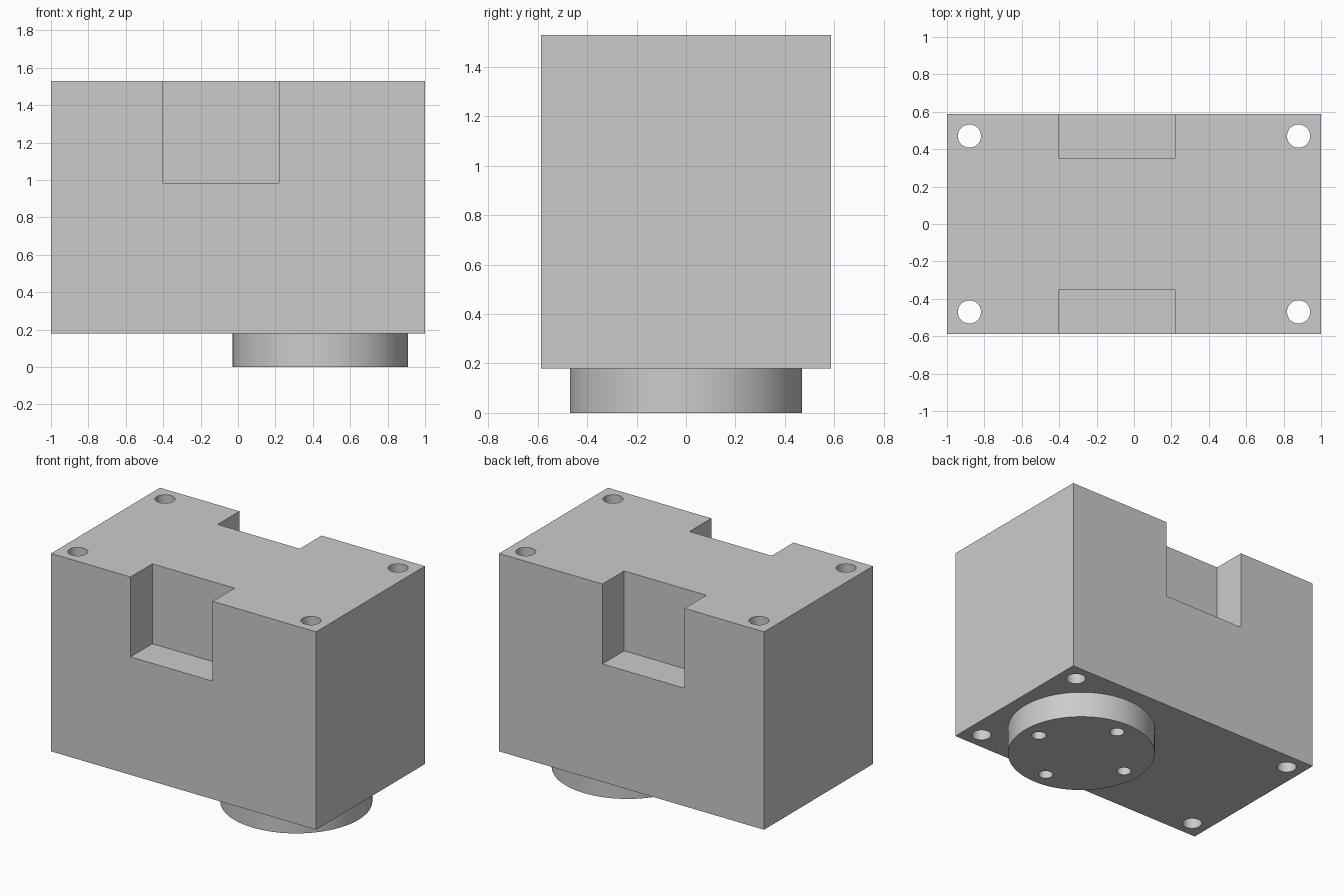
import bpy
import math

cube = bpy.data.objects.get("Cube")
if cube:
    bpy.data.objects.remove(cube, do_unlink=True)

grey = bpy.data.materials.new("plain grey")
grey.use_nodes = True
colour = (0.6, 0.6, 0.6, 1)
grey.diffuse_color = colour
grey.node_tree.nodes["Principled BSDF"].inputs["Base Color"].default_value = colour

HALF_Y, BASE, TOP = 0.587, 0.18, 1.53
BOSS_X, BOSS_R = 0.44, 0.47


def finish(obj, name):
    obj.name = name
    bpy.ops.object.transform_apply(location=True, rotation=False, scale=True)
    obj.data.materials.append(grey)
    return obj


def box(name, low, high):
    centre = [(a + b) / 2 for a, b in zip(low, high)]
    bpy.ops.mesh.primitive_cube_add(size=1, location=centre)
    obj = bpy.context.object
    obj.scale = [b - a for a, b in zip(low, high)]
    return finish(obj, name)


def cylinder(name, x, y, low, high, radius, sides=48):
    bpy.ops.mesh.primitive_cylinder_add(
        vertices=sides, radius=radius, depth=high - low,
        location=(x, y, (low + high) / 2))
    return finish(bpy.context.object, name)


def combine(body, other, operation):
    mod = body.modifiers.new(operation.lower(), 'BOOLEAN')
    mod.operation = operation
    mod.solver = 'EXACT'
    mod.object = other
    bpy.context.view_layer.objects.active = body
    bpy.ops.object.modifier_apply(modifier=mod.name)
    bpy.data.objects.remove(other, do_unlink=True)


# Main block with the round boss beneath it
body = box("block_with_boss", (-1, -HALF_Y, BASE), (1, HALF_Y, TOP))
boss = cylinder("boss", BOSS_X, 0, 0, BASE + 0.1, BOSS_R, 96)
combine(body, boss, 'UNION')

# Open-topped pockets and through holes, mirrored front to back
for side in (-1, 1):
    inner, outer = sorted((side * 0.352, side * 0.8))
    combine(body, box("pocket", (-0.4, inner, 0.985), (0.22, outer, 2)), 'DIFFERENCE')
    for x in (-0.88, 0.88):
        combine(body, cylinder("corner_hole", x, side * 0.47, -0.2, 2, 0.062), 'DIFFERENCE')

# Four blind holes around the boss face
for i in range(4):
    angle = i * math.pi / 2
    x = BOSS_X + 0.355 * math.cos(angle)
    y = 0.355 * math.sin(angle)
    combine(body, cylinder("boss_hole", x, y, -0.1, 0.3, 0.046), 'DIFFERENCE')

# Crisp edges, smooth round walls
bpy.ops.object.select_all(action='DESELECT')
body.select_set(True)
bpy.context.view_layer.objects.active = body
bpy.ops.object.shade_smooth_by_angle(angle=math.radians(30))
